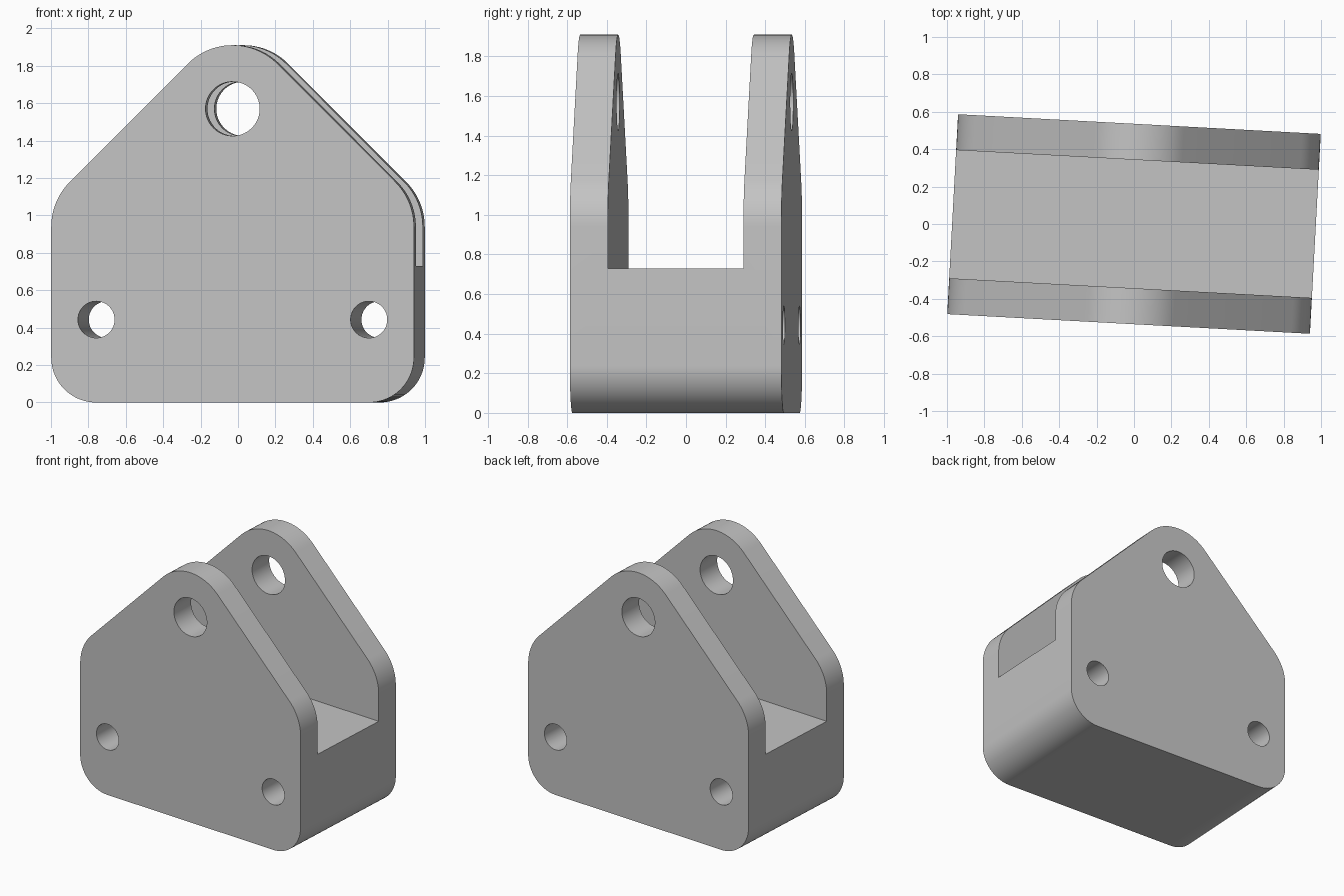
import bpy, bmesh, math
from mathutils import Matrix

old = bpy.data.objects.get("Cube")
if old:
    bpy.data.objects.remove(old, do_unlink=True)

HALF_W, HALF_D = 0.971, 0.535      # body half width and half depth
SLOT_HALF, SLOT_Z = 0.343, 0.73    # gap between the ears and its floor
FOOT_R, EAR_R = 0.24, 0.34         # corner radii
EYE_Z = 1.57                       # centre of the ear rounding and pin hole
TURN = Matrix.Rotation(math.radians(-3.1), 4, 'Z')

grey = bpy.data.materials.new("plain grey")
grey.use_nodes = True
colour = (0.55, 0.55, 0.55, 1)
grey.diffuse_color = colour
grey.node_tree.nodes["Principled BSDF"].inputs["Base Color"].default_value = colour


def arc(cx, cz, r, start, end):
    steps = round(abs(end - start) / 3.75)
    angles = [math.radians(start + (end - start) * i / steps) for i in range(steps + 1)]
    return [(cx + r * math.cos(a), cz + r * math.sin(a)) for a in angles]


def prism(name, outline, half_depth):
    """Extrude an XZ outline symmetrically along Y."""
    bm = bmesh.new()
    face = bm.faces.new([bm.verts.new((x, -half_depth, z)) for x, z in outline])
    new = bmesh.ops.extrude_face_region(bm, geom=[face])["geom"]
    moved = [v for v in new if isinstance(v, bmesh.types.BMVert)]
    bmesh.ops.translate(bm, verts=moved, vec=(0, 2 * half_depth, 0))
    bmesh.ops.recalc_face_normals(bm, faces=bm.faces)
    mesh = bpy.data.meshes.new(name)
    bm.to_mesh(mesh)
    bm.free()
    obj = bpy.data.objects.new(name, mesh)
    bpy.context.collection.objects.link(obj)
    return obj


# Body: rounded feet, shoulders and a rounded peak with 45 degree slopes
shoulder_z = EYE_Z + EAR_R * math.sqrt(2) - HALF_W - EAR_R * math.tan(math.pi / 8)
right_half = (arc(HALF_W - FOOT_R, FOOT_R, FOOT_R, -90, 0)
              + arc(HALF_W - EAR_R, shoulder_z, EAR_R, 0, 45)
              + arc(0, EYE_Z, EAR_R, 45, 90))
outline = right_half + [(-x, z) for x, z in reversed(right_half[:-1])]
body = prism("clevis_bracket", outline, HALF_D)
body.data.materials.append(grey)

# Cutters: slot between the ears, pin hole, two mounting holes
slot = [(-2, SLOT_Z), (2, SLOT_Z), (2, 3), (-2, 3)]
cutters = [prism("slot_cutter", slot, SLOT_HALF)]
for name, x, z, r in (("pin_hole_cutter", 0, EYE_Z, 0.145),
                      ("left_hole_cutter", 0.73, 0.443, 0.098),
                      ("right_hole_cutter", -0.73, 0.443, 0.098)):
    cutters.append(prism(name, arc(x, z, r, 0, 360)[:-1], 1))

bpy.ops.object.select_all(action='DESELECT')
bpy.context.view_layer.objects.active = body
body.select_set(True)
for cutter in cutters:
    cutter.hide_render = True
    mod = body.modifiers.new(cutter.name, 'BOOLEAN')
    mod.operation, mod.solver, mod.object = 'DIFFERENCE', 'EXACT', cutter
    bpy.ops.object.modifier_apply(modifier=mod.name)
    bpy.data.objects.remove(cutter, do_unlink=True)

# The whole bracket sits slightly turned about the vertical
body.data.transform(TURN)
bpy.ops.object.shade_smooth_by_angle(angle=math.radians(30))
